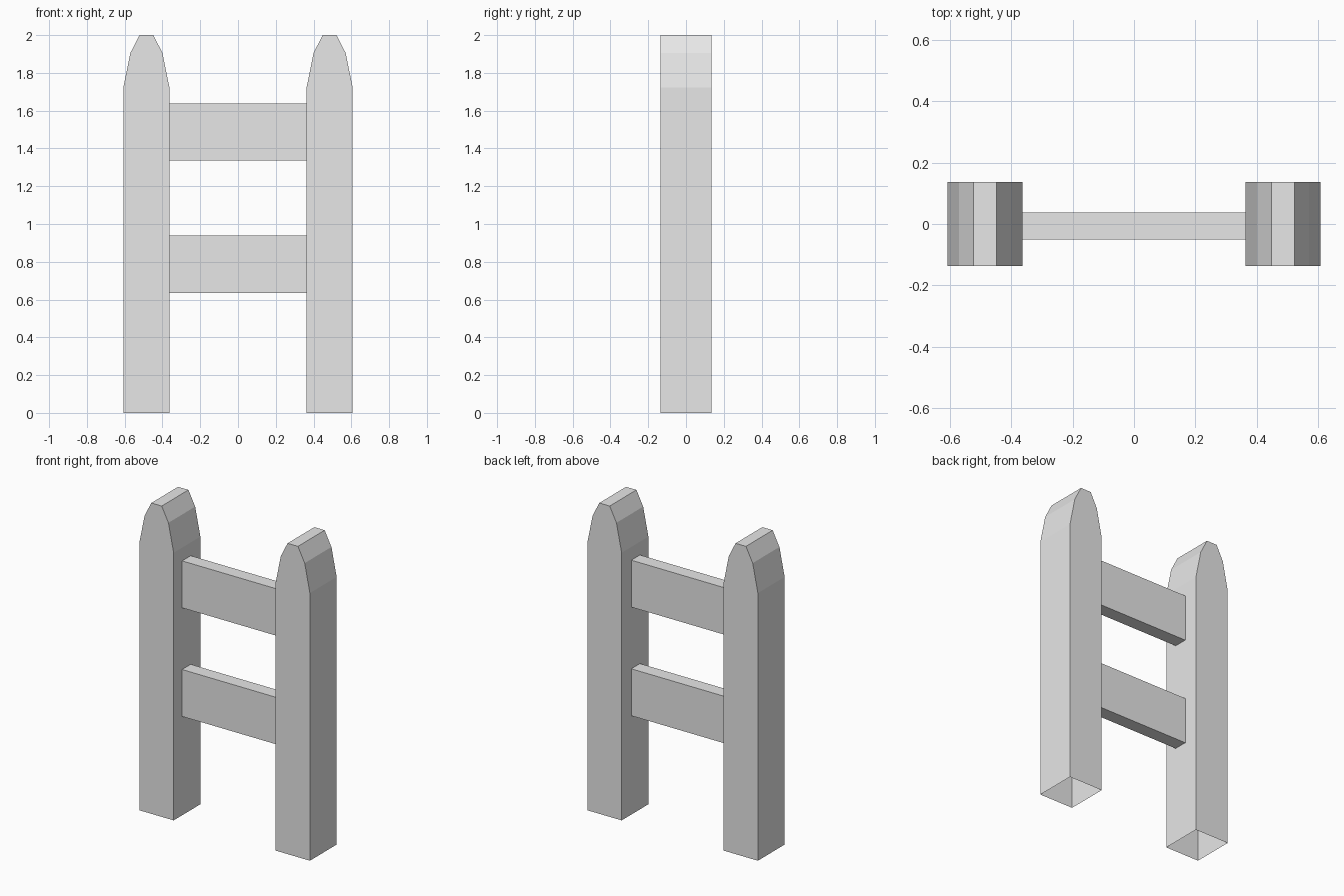
import bpy
import bmesh

cube = bpy.data.objects.get("Cube")
if cube:
    bpy.data.objects.remove(cube, do_unlink=True)

grey = bpy.data.materials.new("plain grey")
grey.use_nodes = True
grey.diffuse_color = (0.8, 0.8, 0.8, 1)
grey.node_tree.nodes["Principled BSDF"].inputs["Base Color"].default_value = (0.8, 0.8, 0.8, 1)

POST_X = 0.485
POST_DEPTH = 0.136
INNER_X = 0.363


def extruded(name, outline, y0, y1, open_edges):
    """Extrude an x-z outline along y, leaving the listed outline edges open."""
    bm = bmesh.new()
    front = [bm.verts.new((x, y0, z)) for x, z in outline]
    back = [bm.verts.new((x, y1, z)) for x, z in outline]
    bm.faces.new(front)
    bm.faces.new(back[::-1])
    count = len(outline)
    for i in range(count):
        if i not in open_edges:
            j = (i + 1) % count
            bm.faces.new((front[j], front[i], back[i], back[j]))
    mesh = bpy.data.meshes.new(name)
    bm.to_mesh(mesh)
    bm.free()
    mesh.materials.append(grey)
    obj = bpy.data.objects.new(name, mesh)
    bpy.context.collection.objects.link(obj)
    return obj


# Posts with tapered tops and open undersides
half = [(0.122, 0), (0.122, 1.722), (0.085, 1.905), (0.037, 2)]
profile = [(-x, z) for x, z in half[:1]] + half + [(-x, z) for x, z in half[:0:-1]]
for name, side in (("left_post", 1), ("right_post", -1)):
    outline = [(side * POST_X + x, z) for x, z in profile]
    extruded(name, outline, -POST_DEPTH, POST_DEPTH, {0})

# Rails butted between the posts
for name, low, high in (("lower_rail", 0.636, 0.938), ("upper_rail", 1.335, 1.637)):
    outline = [(-INNER_X, low), (INNER_X, low), (INNER_X, high), (-INNER_X, high)]
    extruded(name, outline, -0.05, 0.038, {1, 3})
